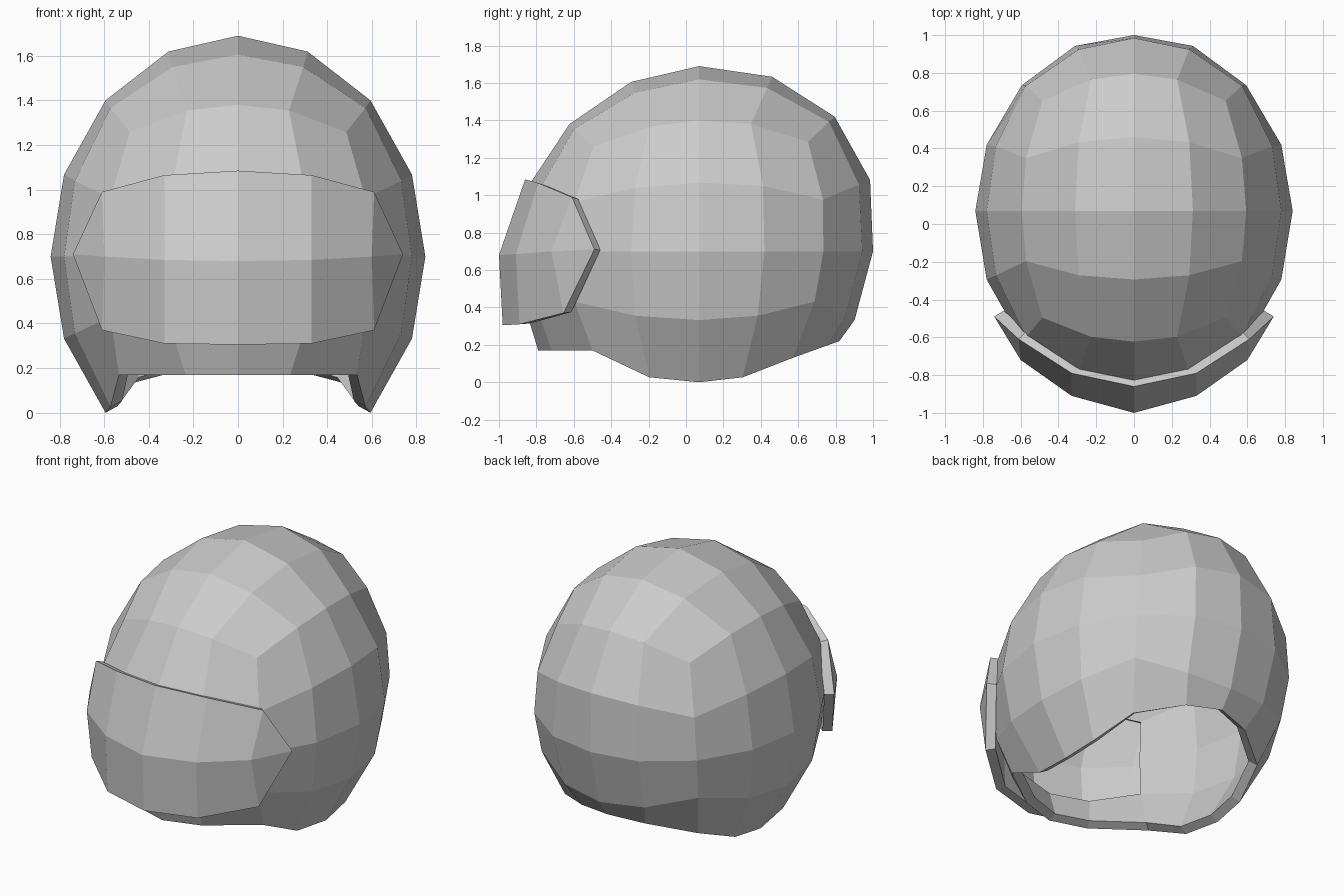
import bpy, bmesh
from mathutils import Vector

if "Cube" in bpy.data.objects:
    bpy.data.objects.remove(bpy.data.objects["Cube"])

CENTRE = Vector((0, 0.07, 0.70))


def finish(bm, name, thickness):
    # orient every face outward, then give the sheet its thickness
    bm.normal_update()
    for f in bm.faces:
        if f.normal.dot(f.calc_center_median() - CENTRE) < 0:
            f.normal_flip()
    me = bpy.data.meshes.new(name)
    bm.to_mesh(me)
    bm.free()
    ob = bpy.data.objects.new(name, me)
    bpy.context.collection.objects.link(ob)
    mod = ob.modifiers.new("thickness", 'SOLIDIFY')
    mod.thickness = thickness
    mod.offset = -1
    return ob


def shell_point(c):
    # cube grid point -> helmet surface
    d = Vector([0.4 * (1 if v > 0 else -1) if 0.1 < abs(v) < 0.9 else v for v in c]).normalized()
    ry = 0.98 if d.y < 0 else 0.94 + 0.12 * d.z
    p = CENTRE + Vector((0.84 * d.x, ry * d.y, 0.99 * d.z + 0.04 * d.y * max(d.z, 0)))
    p.y = min(p.y, 1.0)
    if c.z < -0.9:
        u = c.x * c.x
        if c.y < -0.9:      # chin edge
            p = Vector((p.x * (1 + 0.1 * u), -0.79 + 0.29 * u, 0.17))
        elif c.y > 0.9:     # raised neck edge
            p.y, p.z = 0.82 - 0.25 * u, 0.22 - 0.09 * u
    return p


# Helmet shell: cube sphere with neck and face openings
bm = bmesh.new()
bmesh.ops.create_cube(bm, size=2)
bmesh.ops.subdivide_edges(bm, edges=bm.edges[:], cuts=3, use_grid_fill=True)
cut = []
for f in bm.faces:
    m = f.calc_center_median()
    if m.z < -0.99 or (m.y < -0.99 and abs(m.z) < 0.5):
        cut.append(f)
bmesh.ops.delete(bm, geom=cut, context='FACES')
for v in bm.verts:
    v.co = shell_point(v.co.copy())
finish(bm, "helmet_shell", 0.06)

# Visor: half rows from the centre outward, mirrored, with pointed ends
rows = [
    [(0, -0.86, 1.085), (0.33, -0.79, 1.065), (0.61, -0.61, 0.99)],
    [(0, -1.0, 0.68), (0.33, -0.91, 0.685), (0.60, -0.72, 0.70)],
    [(0, -0.98, 0.305), (0.33, -0.89, 0.31), (0.61, -0.655, 0.37)],
]
tip = (0.74, -0.49, 0.71)
bm = bmesh.new()
for s in (1, -1):
    g = [[bm.verts.new((s * x, y, z)) for x, y, z in r] for r in rows]
    t = bm.verts.new((s * tip[0], tip[1], tip[2]))
    for i in range(2):
        for j in range(2):
            bm.faces.new((g[i][j], g[i][j + 1], g[i + 1][j + 1], g[i + 1][j]))
        bm.faces.new((g[i][2], t, g[i + 1][2]))
bmesh.ops.remove_doubles(bm, verts=bm.verts[:], dist=0.001)
finish(bm, "visor", 0.06)
